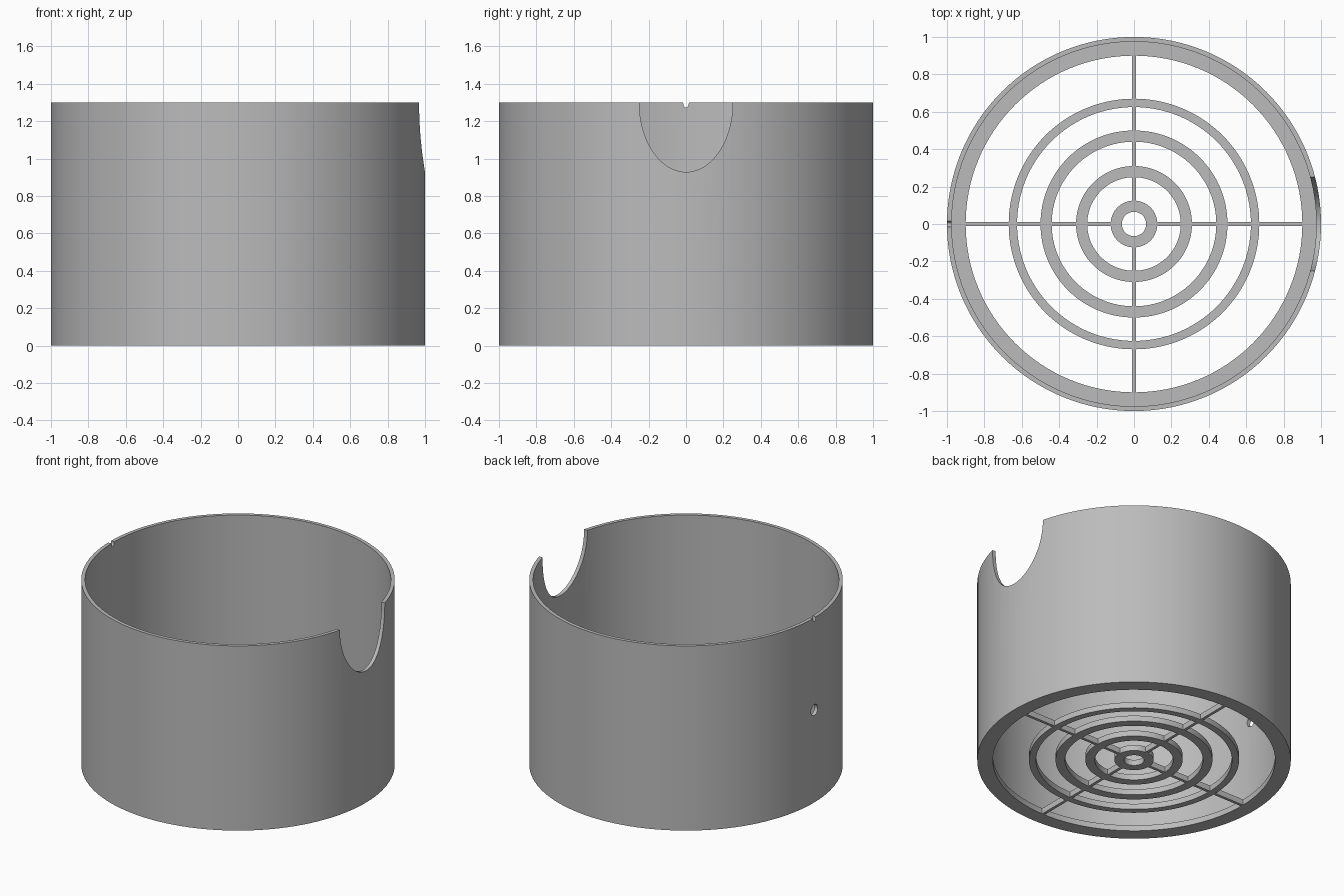
import bpy, bmesh, math
from mathutils import Matrix

cube = bpy.data.objects.get("Cube")
if cube:
    bpy.data.objects.remove(cube, do_unlink=True)

HEIGHT, FLOOR, SEGMENTS = 1.3, 0.04, 128

grey = bpy.data.materials.new("grey plastic")
grey.use_nodes = True
COLOUR = (0.5, 0.5, 0.5, 1)
grey.diffuse_color = COLOUR
grey.node_tree.nodes["Principled BSDF"].inputs["Base Color"].default_value = COLOUR


def finish(name, bm):
    bmesh.ops.recalc_face_normals(bm, faces=bm.faces)
    mesh = bpy.data.meshes.new(name)
    bm.to_mesh(mesh)
    bm.free()
    mesh.materials.append(grey)
    obj = bpy.data.objects.new(name, mesh)
    bpy.context.collection.objects.link(obj)
    return obj


def lathe(name, profile):
    """Spin a closed (radius, height) profile around the z axis."""
    bm = bmesh.new()
    loops = []
    for i in range(SEGMENTS):
        a = 2 * math.pi * i / SEGMENTS
        loops.append([bm.verts.new((r * math.cos(a), r * math.sin(a), z)) for r, z in profile])
    n = len(profile)
    for i, loop in enumerate(loops):
        nxt = loops[(i + 1) % SEGMENTS]
        for j in range(n):
            k = (j + 1) % n
            bm.faces.new((loop[j], nxt[j], nxt[k], loop[k]))
    return finish(name, bm)


def box(name, size, centre):
    bm = bmesh.new()
    bmesh.ops.create_cube(bm, size=1, matrix=Matrix.Translation(centre) @ Matrix.Diagonal((*size, 1)))
    return finish(name, bm)


def side_cutter(name, x, z, half_width, half_height):
    """Elliptical cylinder lying along x."""
    bm = bmesh.new()
    bmesh.ops.create_cone(bm, cap_ends=True, segments=64, radius1=1, radius2=1, depth=0.6)
    bm.transform(Matrix.Translation((x, 0, z)) @ Matrix.Diagonal((1, half_width, half_height, 1))
                 @ Matrix.Rotation(math.pi / 2, 4, 'Y'))
    return finish(name, bm)


def boolean(target, tool, operation):
    mod = target.modifiers.new(tool.name, 'BOOLEAN')
    mod.operation, mod.solver, mod.object = operation, 'EXACT', tool
    bpy.context.view_layer.objects.active = target
    bpy.ops.object.modifier_apply(modifier=mod.name)
    bpy.data.objects.remove(tool, do_unlink=True)


# Thin wall with an inward ledge at the floor
cup = lathe("cup_wall", [(0.9, 0), (1, 0), (1, HEIGHT), (0.975, HEIGHT), (0.975, FLOOR), (0.9, FLOOR)])

# Cross spokes, opened at the hub, then the concentric grate rings
grate = box("floor_grate", (1.84, 0.02, FLOOR), (0, 0, FLOOR / 2))
boolean(grate, box("cross_spoke", (0.02, 1.84, FLOOR), (0, 0, FLOOR / 2)), 'UNION')
boolean(grate, box("hub_opening", (0.18, 0.18, 1), (0, 0, 0)), 'DIFFERENCE')
for inner, outer in ((0.065, 0.125), (0.25, 0.31), (0.44, 0.5), (0.625, 0.67)):
    ring = lathe("ring", [(inner, 0), (outer, 0), (outer, FLOOR), (inner, FLOOR)])
    boolean(grate, ring, 'UNION')
boolean(cup, grate, 'UNION')

# Large rim notch, small opposite rim notch and the cable hole below it
boolean(cup, side_cutter("rim_notch", 1, HEIGHT, 0.25, 0.372), 'DIFFERENCE')
boolean(cup, side_cutter("small_notch", -1, HEIGHT, 0.015, 0.027), 'DIFFERENCE')
boolean(cup, side_cutter("side_hole", -1, 0.65, 0.038, 0.038), 'DIFFERENCE')

bpy.ops.object.select_all(action='DESELECT')
cup.select_set(True)
bpy.context.view_layer.objects.active = cup
bpy.ops.object.shade_smooth_by_angle(angle=math.radians(30))
